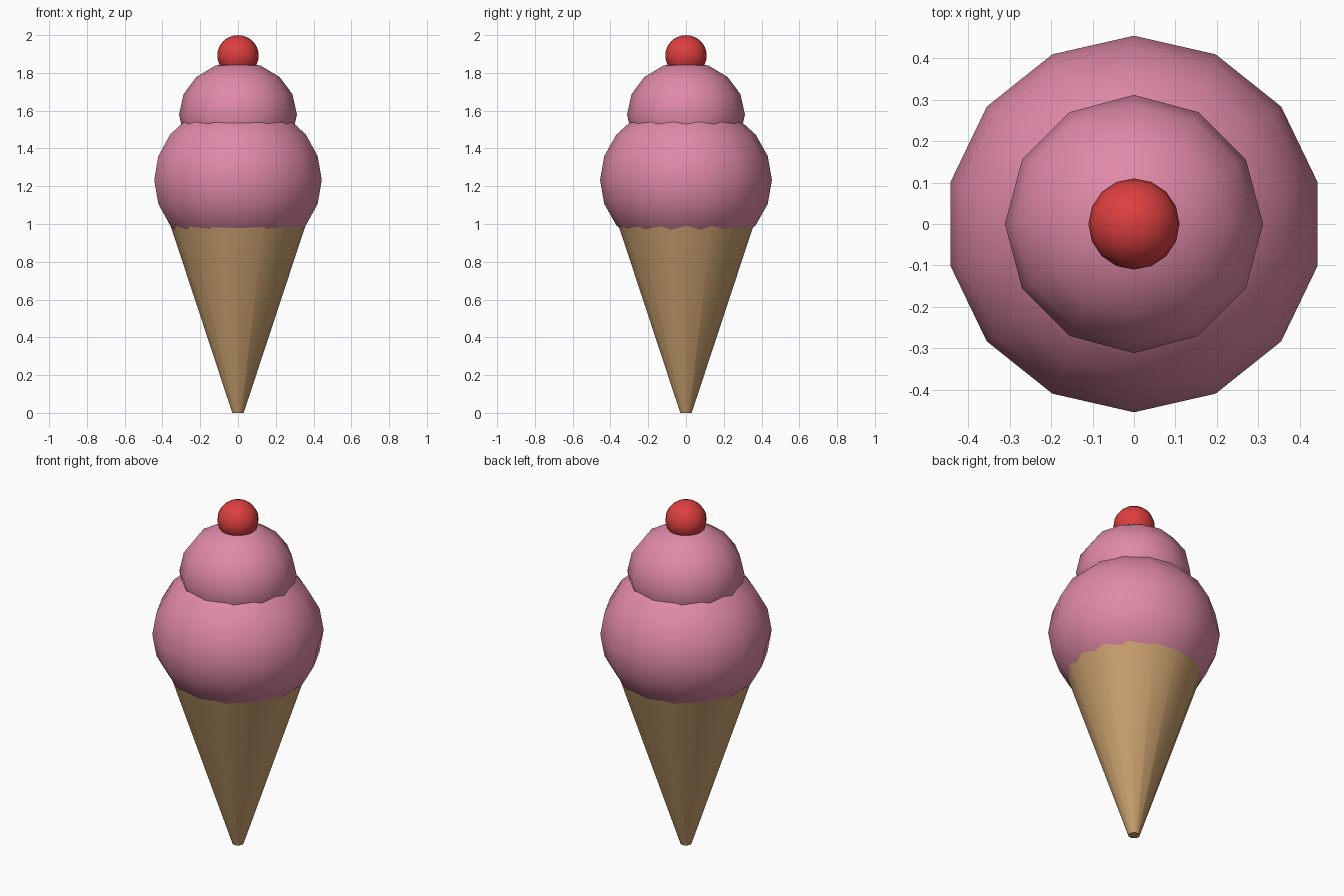
import bpy, math

if "Cube" in bpy.data.objects:
    bpy.data.objects.remove(bpy.data.objects["Cube"])


def material(name, rgb):
    m = bpy.data.materials.new(name)
    m.diffuse_color = (*rgb, 1.0)
    m.use_nodes = True
    m.node_tree.nodes["Principled BSDF"].inputs["Base Color"].default_value = m.diffuse_color
    return m


pink = material("strawberry pink", (0.74, 0.25, 0.39))
red = material("cherry red", (0.72, 0.05, 0.05))
tan = material("wafer tan", (0.58, 0.35, 0.155))


def finish(name, mat, angle):
    ob = bpy.context.object
    ob.name = name
    ob.data.materials.append(mat)
    bpy.ops.object.transform_apply(location=False, rotation=False, scale=True)
    bpy.ops.object.shade_smooth_by_angle(angle=math.radians(angle))


def ball(name, mat, segments, rings, radius, height, z):
    # Slightly flattened ball, vertices pointing along y
    bpy.ops.mesh.primitive_uv_sphere_add(
        segments=segments, ring_count=rings, radius=1, location=(0, 0, z))
    bpy.context.object.scale = (radius, radius, height)
    finish(name, mat, 60)


# Wafer cone with a blunt tip, its rim tucked into the scoop
bpy.ops.mesh.primitive_cone_add(
    vertices=16, radius1=0.03, radius2=0.36, depth=1.0, location=(0, 0, 0.5))
finish("wafer_cone", tan, 40)

# Two scoops and the cherry
ball("large_scoop", pink, 14, 10, 0.455, 0.41, 1.233)
ball("small_scoop", pink, 12, 8, 0.312, 0.28, 1.58)
ball("cherry", red, 16, 12, 0.11, 0.108, 1.892)
